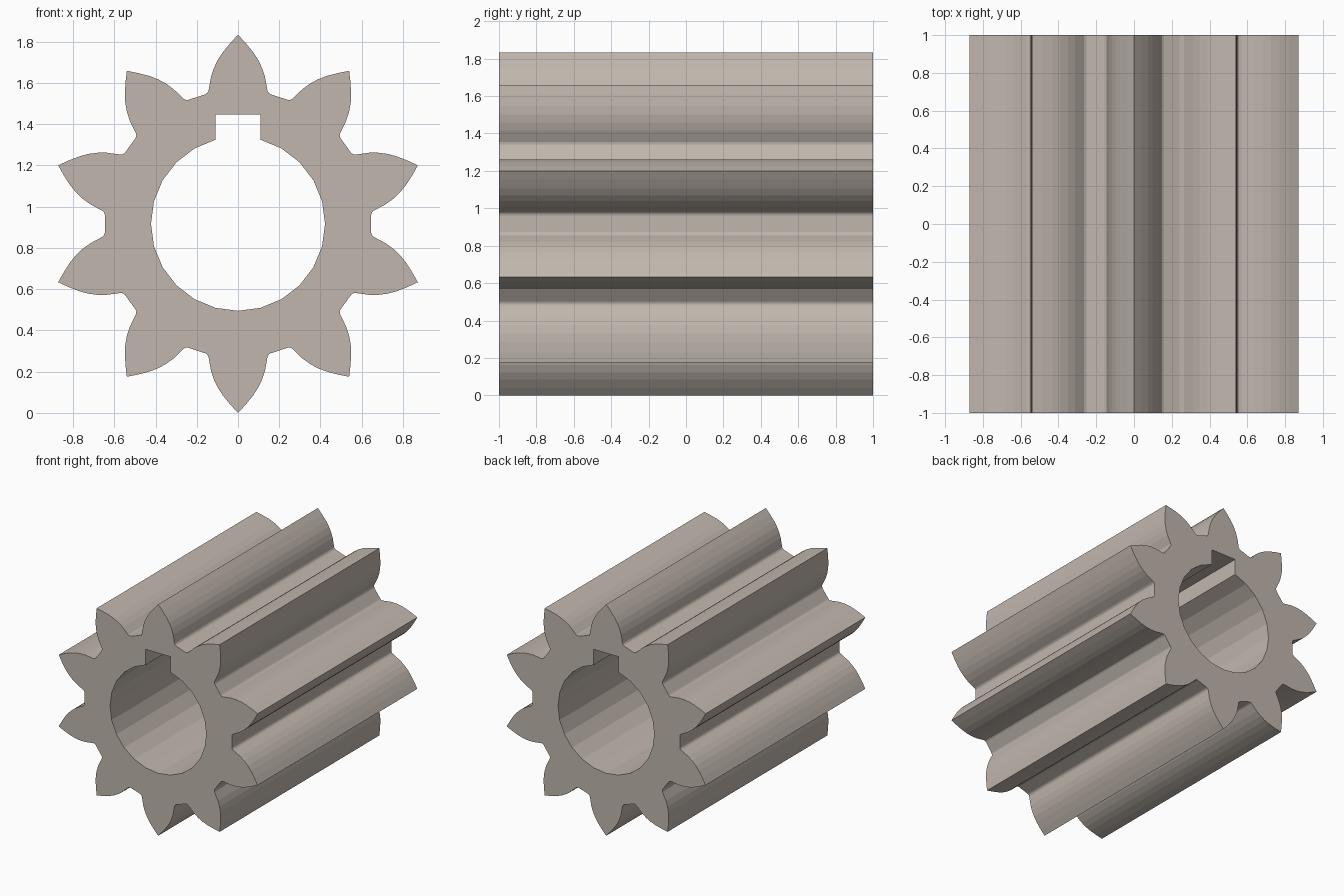
import bpy, bmesh
from math import sin, cos, radians
from mathutils import Matrix, Vector

if "Cube" in bpy.data.objects:
    bpy.data.objects.remove(bpy.data.objects["Cube"])

TEETH, TIP_R, BORE_R, HALF_LEN = 10, 0.917, 0.422, 1.0
KEY_HALF, KEY_TOP = 0.109, 0.531

# Half of one tooth (x across, z along the radius), from tip to root
half = [(0.0, TIP_R), (0.037, 0.877), (0.073, 0.833), (0.098, 0.795), (0.117, 0.755),
        (0.131, 0.712), (0.139, 0.668), (0.143, 0.645), (0.149, 0.634), (0.158, 0.628)]
tooth = [(-x, z) for x, z in reversed(half[1:])] + half

# Full gear outline: the tooth repeated around the axis
outline = []
for i in range(TEETH):
    rot = Matrix.Rotation(-2 * i * radians(180) / TEETH, 2)
    outline += [rot @ Vector(p) for p in tooth]

# Bore outline, 24 sides, with the top interrupted by the square keyway
bore = []
for i in range(1, 24):
    a = radians(15 * i)
    bore.append((BORE_R * sin(a), BORE_R * cos(a)))
bore += [(-KEY_HALF, KEY_TOP), (KEY_HALF, KEY_TOP)]

# Fill between the outlines, then extrude along y
bm = bmesh.new()
for loop in (outline, bore):
    vs = [bm.verts.new((p[0], -HALF_LEN, p[1] + TIP_R)) for p in loop]
    for a, b in zip(vs, vs[1:] + vs[:1]):
        bm.edges.new((a, b))
bmesh.ops.triangle_fill(bm, edges=bm.edges[:], use_beauty=True, use_dissolve=False,
                        normal=(0, -1, 0))
res = bmesh.ops.extrude_face_region(bm, geom=bm.faces[:], use_keep_orig=True)
new_verts = [g for g in res["geom"] if isinstance(g, bmesh.types.BMVert)]
bmesh.ops.translate(bm, verts=new_verts, vec=(0, 2 * HALF_LEN, 0))
bmesh.ops.recalc_face_normals(bm, faces=bm.faces[:])

mesh = bpy.data.meshes.new("pinion_gear")
bm.to_mesh(mesh)
bm.free()
gear = bpy.data.objects.new("pinion_gear", mesh)
bpy.context.collection.objects.link(gear)

# Warm grey metal
metal = bpy.data.materials.new("warm_grey_metal")
metal.diffuse_color = (0.53, 0.47, 0.42, 1)
metal.use_nodes = True
metal.node_tree.nodes["Principled BSDF"].inputs["Base Color"].default_value = metal.diffuse_color
mesh.materials.append(metal)
